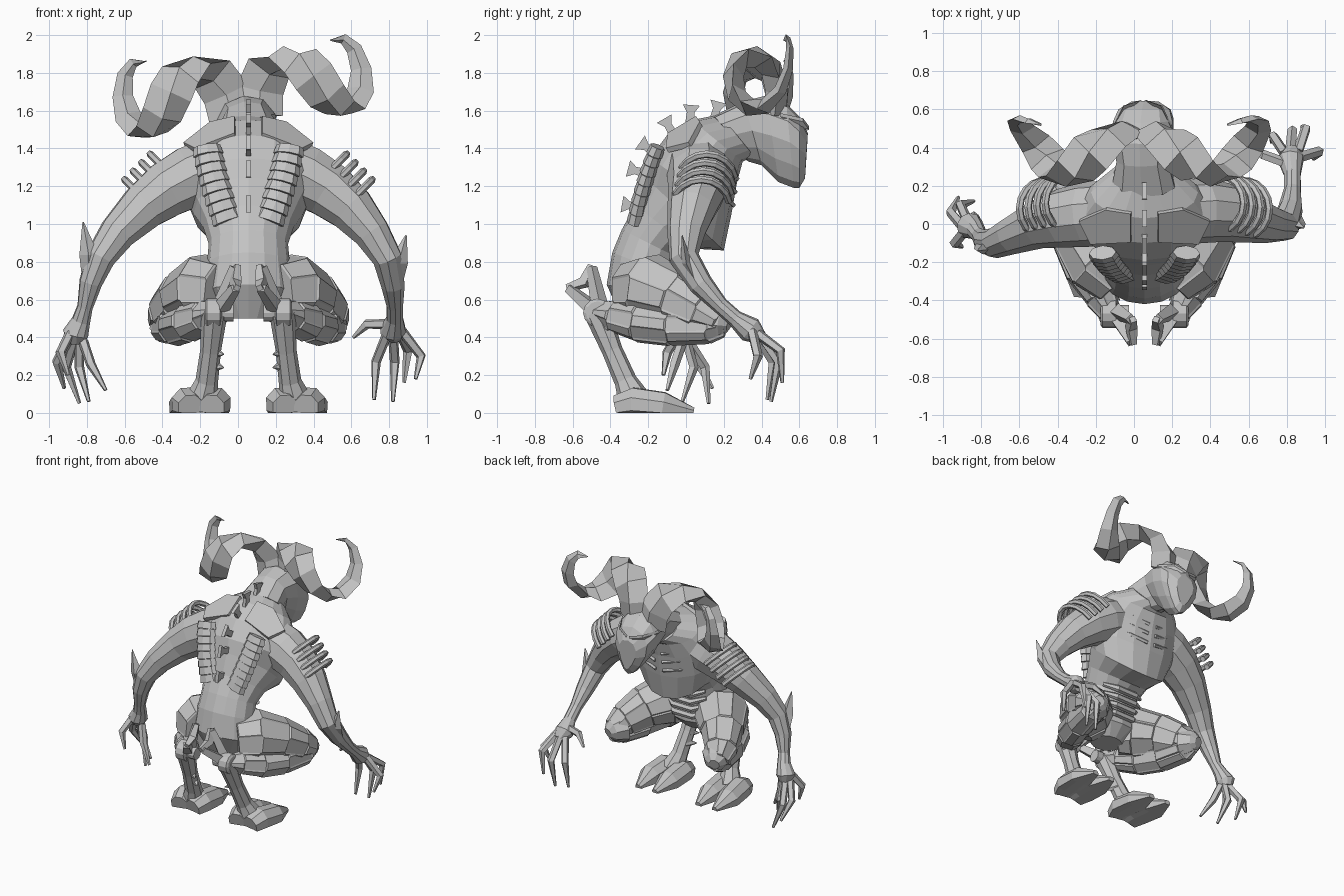
import bpy
import bmesh
from math import cos, sin, pi, radians
from mathutils import Vector, Matrix

default_cube = bpy.data.objects.get("Cube")
if default_cube:
    bpy.data.objects.remove(default_cube, do_unlink=True)

CENTRE = .055  # the body's plane of symmetry
SIDES = (("left", 1), ("right", -1))

stone = bpy.data.materials.new("stone_grey")
stone.use_nodes = True
grey = (.55, .55, .55, 1)
stone.diffuse_color = grey
stone.node_tree.nodes["Principled BSDF"].inputs["Base Color"].default_value = grey


def finish(name, bm):
    """Turn a bmesh into a named, flat shaded object."""
    bmesh.ops.recalc_face_normals(bm, faces=bm.faces)
    mesh = bpy.data.meshes.new(name)
    bm.to_mesh(mesh)
    bm.free()
    mesh.materials.append(stone)
    obj = bpy.data.objects.new(name, mesh)
    bpy.context.collection.objects.link(obj)
    return obj


def skin(name, rings, panels=False, ground=False):
    """Join closed rings of points into a capped solid."""
    bm = bmesh.new()
    loops = [[bm.verts.new(point) for point in ring] for ring in rings]
    walls = []
    for low, high in zip(loops, loops[1:]):
        for i in range(len(low)):
            j = (i + 1) % len(low)
            walls.append(bm.faces.new((low[i], low[j], high[j], high[i])))
    bm.faces.new(loops[0])
    bm.faces.new(loops[-1])
    bmesh.ops.recalc_face_normals(bm, faces=bm.faces)
    if panels:  # raised armour plates
        bmesh.ops.inset_individual(bm, faces=walls[1::2], thickness=.01, depth=.01)
    if ground:
        for vert in bm.verts:
            vert.co.z = max(vert.co.z, 0)
    return finish(name, bm)


def tube(name, path, sides=8, wide=1, reference=(0, 1, 0), spin=0, level=False, **options):
    """Tapered tube through (x, y, z, radius) stations; level keeps it from twisting."""
    points = [Vector(station[:3]) for station in path]
    across = Vector(reference)
    rings = []
    for i, station in enumerate(path):
        along = (points[min(i + 1, len(path) - 1)] - points[max(i - 1, 0)]).normalized()
        if level:
            across = Vector(reference)
        across = (across - along * across.dot(along)).normalized()
        other = along.cross(across)
        ring = []
        for k in range(sides):
            angle = 2 * pi * k / sides + spin
            offset = across * cos(angle) * wide + other * sin(angle)
            ring.append(points[i] + offset * station[3])
        rings.append(ring)
    return skin(name, rings, **options)


def mirrored(path, sign):
    return [(CENTRE + sign * p[0], *p[1:]) for p in path]


def tube_pair(name, path, **options):
    return [tube(side + "_" + name, mirrored(path, sign), **options) for side, sign in SIDES]


def sections(name, rows, sides, taper=0):
    """Solid through rows of back y, back z, front y, front z, half width."""
    rings = []
    for back_y, back_z, front_y, front_z, half in rows:
        back, front = Vector((CENTRE, back_y, back_z)), Vector((CENTRE, front_y, front_z))
        middle, reach = (back + front) / 2, (back - front) / 2
        ring = []
        for k in range(sides):
            angle = 2 * pi * k / sides
            width = half * sin(angle) * (1 + taper * cos(angle))
            ring.append(middle + reach * cos(angle) + Vector((width, 0, 0)))
        rings.append(ring)
    return skin(name, rings)


def plate(name, corners, thickness):
    points = [Vector(corner) for corner in corners]
    normal = (points[1] - points[0]).cross(points[2] - points[0]).normalized()
    shift = normal * thickness / 2
    return skin(name, [[p - shift for p in points], [p + shift for p in points]])


# Torso, hunched forward
sections("torso", [
    (-.34, .5, -.14, .5, .12), (-.42, .68, -.06, .58, .24), (-.39, .85, -.06, .72, .22),
    (-.34, .97, -.04, .82, .21), (-.27, 1.1, .03, .87, .24), (-.22, 1.25, .2, .86, .29),
    (-.19, 1.35, .24, 1.05, .36), (-.1, 1.47, .27, 1.22, .36), (.03, 1.55, .3, 1.33, .28),
    (.18, 1.58, .36, 1.36, .16)], 16)

# Head with mask-like face
head_parts = [sections("head", [
    (.14, 1.57, .33, 1.33, .16), (.3, 1.65, .4, 1.31, .13), (.42, 1.68, .49, 1.22, .15),
    (.53, 1.64, .57, 1.19, .15), (.6, 1.57, .6, 1.19, .13), (.645, 1.48, .63, 1.24, .07)],
    12, taper=.4)]
for side, sign in SIDES:
    brow = [(.01, .65, 1.51), (.1, .62, 1.54), (.16, .5, 1.56), (.11, .58, 1.5)]
    head_parts.append(plate(side + "_brow", mirrored(brow, sign), .02))

# Horns, flat bands coiling back, under and forward again
head_parts += tube_pair("horn", [
    (.07, .47, 1.57, .06), (.09, .48, 1.7, .06), (.15, .45, 1.81, .06), (.24, .37, 1.86, .058),
    (.32, .28, 1.83, .056), (.38, .25, 1.74, .055), (.44, .27, 1.63, .052), (.5, .34, 1.56, .048),
    (.56, .42, 1.56, .042), (.62, .5, 1.64, .034), (.635, .54, 1.75, .026), (.61, .55, 1.86, .02),
    (.56, .54, 1.92, .014), (.49, .52, 1.92, .003)],
    sides=4, wide=2.1, reference=(1, 0, 0), level=True)

# The head is tilted to one side
pivot = Matrix.Translation((CENTRE, .3, 1.45))
tilt = pivot @ Matrix.Rotation(radians(-6.5), 4, "Y") @ pivot.inverted()
for part in head_parts:
    part.data.transform(tilt)

# Spine fins, fanning outward
for i, (y, z, lean) in enumerate([(-.25, 1.09, 170), (-.22, 1.27, 165), (-.17, 1.38, 145),
                                  (-.07, 1.48, 120), (.02, 1.54, 85), (.15, 1.56, 75)]):
    out = Vector((0, cos(radians(lean)), sin(radians(lean))))
    flank = Vector((0, -out.z, out.y))
    root = Vector((CENTRE, y, z)) - out * .03
    fan = [root - flank * .025, root + flank * .025, root + out * .08 + flank * .02,
           root + out * .12 + flank * .045, root + out * .12 - flank * .045,
           root + out * .08 - flank * .02]
    plate("spine_fin_%d" % i, fan, .025)

# Segmented back ridges, collar plates, belly and chest bands
ridge = [Vector(p) for p in ((.22, -.15, 1.41), (.19, -.23, 1.22), (.11, -.27, 1.01))]


def ridge_point(t):
    return ridge[0] * (1 - t) ** 2 + ridge[1] * 2 * t * (1 - t) + ridge[2] * t ** 2


for i in range(8):
    start, end = ridge_point(i / 8), ridge_point((i + .95) / 8)
    tube_pair("back_ridge_%d" % i, [(*start, .04), (*end, .045)],
              sides=8, wide=1.8, reference=(1, 0, 0))
collar = [(.07, -.09, 1.47), (.07, .06, 1.56), (.2, .08, 1.53), (.34, .02, 1.42), (.28, -.1, 1.39)]
for side, sign in SIDES:
    plate(side + "_collar_plate", mirrored(collar, sign), .03)
for i in range(4):
    y, z = -.05 + .012 * i, .64 + .06 * i
    tube("belly_band_%d" % i, mirrored([(-.17, y - .06, z + .03, .015), (-.08, y, z, .025),
                                        (.08, y, z, .025), (.17, y - .06, z + .03, .015)], 1),
         sides=6)
for i in range(3):
    z = 1.1 + .07 * i
    tube_pair("chest_band_%d" % i, [(.03, .25 + .01 * i, z, .014), (.16, .22 + .01 * i, z + .03, .016),
                                    (.28, .14, z + .07, .012)], sides=5)

# Arms, each in its own pose
arms = {
    "left": [(.22, .06, 1.31, .17), (.36, .07, 1.25, .17), (.48, .06, 1.18, .155),
             (.6, .03, 1.08, .13), (.71, 0, .95, .1), (.79, -.01, .82, .08), (.82, .08, .68, .065),
             (.83, .18, .57, .045), (.83, .26, .5, .045), (.82, .34, .44, .07), (.83, .39, .4, .04)],
    "right": [(-.11, .06, 1.31, .17), (-.25, .05, 1.25, .17), (-.38, .03, 1.18, .155),
              (-.5, 0, 1.09, .13), (-.64, -.06, .95, .1), (-.73, -.1, .82, .08),
              (-.78, -.09, .69, .062), (-.81, -.06, .56, .042), (-.83, -.03, .49, .05),
              (-.86, -.01, .42, .07), (-.86, 0, .37, .04)]}
blades = {
    "left": [(.83, .08, .64, .03), (.85, .0, .8, .05), (.89, -.02, .94, .004)],
    "right": [(-.79, -.09, .66, .03), (-.79, -.13, .84, .05), (-.82, -.14, 1.01, .004)]}
fingers = {
    "left": [[(.79, .37, .42), (.73, .46, .27), (.72, .43, .07)],
             [(.82, .39, .42), (.83, .49, .27), (.82, .45, .06)],
             [(.86, .38, .42), (.9, .5, .33), (.88, .51, .16)],
             [(.87, .35, .43), (.97, .38, .3), (.94, .34, .18)],
             [(.79, .32, .47), (.68, .36, .47), (.61, .4, .4)]],
    "right": [[(-.9, -.01, .38), (-.96, .06, .27), (-.92, .14, .13)],
              [(-.87, .01, .38), (-.91, .1, .24), (-.84, .12, .05)],
              [(-.84, 0, .38), (-.84, .04, .24), (-.79, -.02, .06)],
              [(-.82, -.02, .38), (-.78, -.06, .26), (-.7, -.1, .12)],
              [(-.89, -.04, .42), (-.94, -.1, .32), (-.9, -.12, .2)]]}
for side, sign in SIDES:
    tube(side + "_arm", arms[side], sides=10)
    tube(side + "_elbow_blade", blades[side], sides=4, wide=.6)
    for i, (knuckle, joint, tip) in enumerate(fingers[side]):
        tube("%s_finger_%d" % (side, i), [(*knuckle, .028), (*joint, .027), (*tip, .01)], sides=5)
    # Hoops standing proud of the shoulder
    for i in range(4):
        centre = Vector((CENTRE + sign * (.38 + .045 * i), .11 - .01 * i, 1.23 - .045 * i))
        outward = Vector((sign * .7, 0, .7))
        hoop = []
        for k in range(9):
            angle = radians(-80 + 20 * k)
            spot = centre + outward * cos(angle) * .2 + Vector((0, sin(angle) * .15, 0))
            hoop.append((*spot, .02))
        tube("%s_shoulder_hoop_%d" % (side, i), hoop, sides=6, reference=(sign, 0, -1))

# Folded legs with plated thighs and shins
tube_pair("thigh", [(.13, -.28, .64, .16), (.23, -.19, .65, .19), (.34, -.04, .6, .15),
                    (.42, .09, .53, .115), (.46, .18, .48, .07)], sides=9, panels=True)
tube_pair("shin", [(.44, .2, .47, .06), (.43, .12, .46, .09), (.38, -.08, .46, .1),
                   (.31, -.25, .48, .1), (.23, -.38, .51, .08), (.18, -.47, .53, .05)],
          sides=9, panels=True)
tube_pair("kneecap", [(.41, .12, .49, .11), (.45, .2, .48, .08), (.46, .23, .47, .04)], sides=8)
tube_pair("hock_disc", [(.08, -.47, .53, .045), (.14, -.47, .53, .045), (.15, -.47, .53, .075),
                        (.22, -.47, .53, .075), (.23, -.47, .53, .06)], sides=12)
tube_pair("hock_fork_lower", [(.14, -.5, .56, .045), (.07, -.62, .66, .03)], sides=4)
tube_pair("hock_fork_upper", [(.14, -.46, .58, .045), (.07, -.5, .77, .03)], sides=4)
tube_pair("hock_fork_end", [(.06, -.63, .66, .022), (.07, -.54, .69, .035),
                            (.06, -.5, .78, .022)], sides=4)
tube_pair("lower_leg", [(.18, -.47, .53, .07), (.2, -.39, .33, .055), (.22, -.32, .17, .06),
                        (.25, -.27, .06, .09)], sides=8)
for i in range(2):
    y, z = -.41 + .03 * i, .32 - .07 * i
    tube_pair("leg_spike_%d" % i, [(.19, y + .04, z, .04), (.13, y - .02, z - .01, .003)], sides=5)

# Cloven feet
for name, spread in (("inner", -.08), ("outer", .08)):
    tube_pair(name + "_toe", [
        (.25 + spread * .7, -.365, .03, .07), (.25 + spread * .9, -.28, .05, .09),
        (.26 + spread, -.12, .03, .085), (.26 + spread * .9, .04, .005, .025)],
        sides=8, ground=True, spin=pi / 8, reference=(1, 0, 0))
